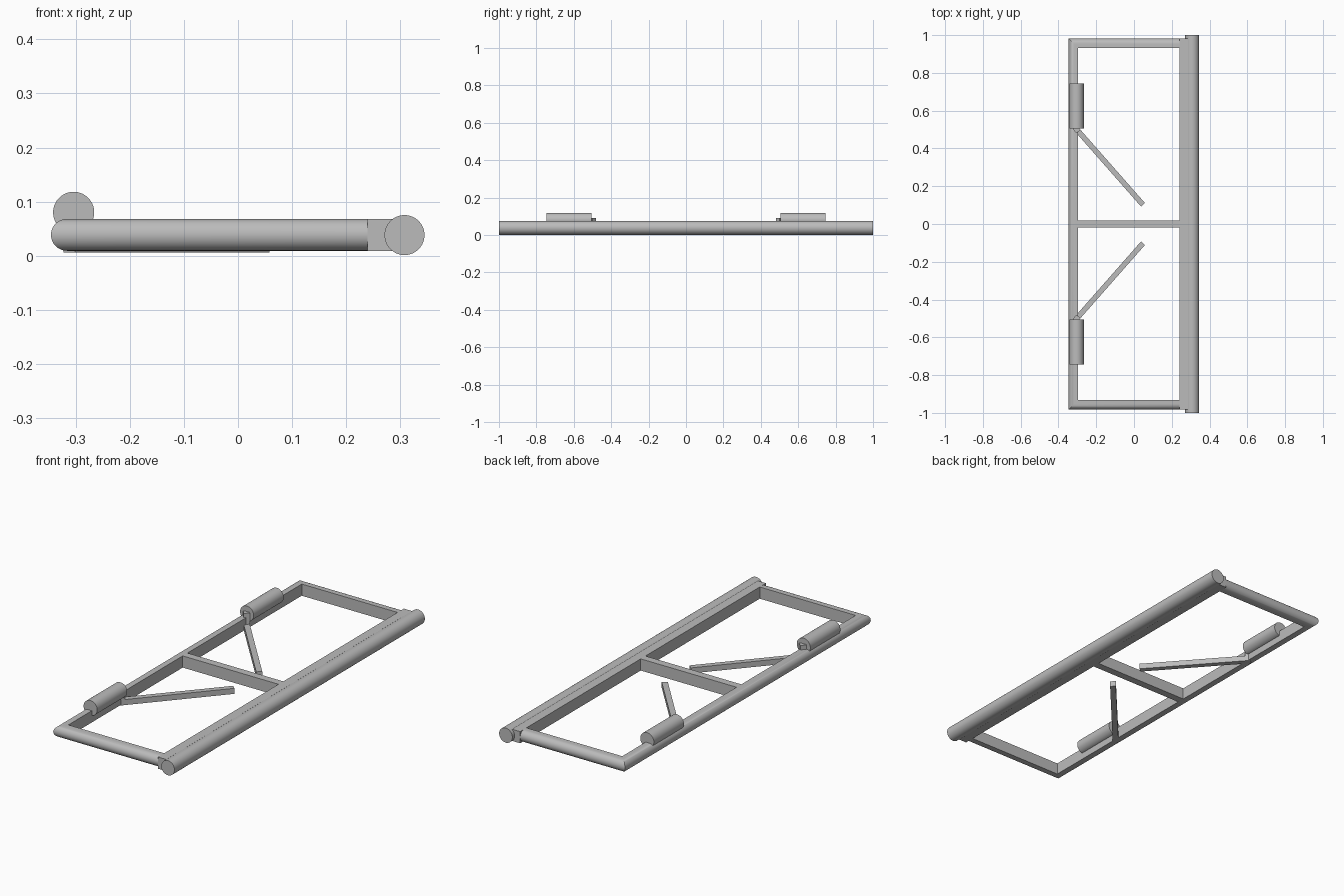
import bpy, bmesh, math
from mathutils import Matrix, Vector

cube = bpy.data.objects.get("Cube")
if cube:
    bpy.data.objects.remove(cube, do_unlink=True)

grey = bpy.data.materials.new("plain grey")
grey.use_nodes = True
COLOUR = (0.5, 0.5, 0.5, 1)
grey.diffuse_color = COLOUR
grey.node_tree.nodes["Principled BSDF"].inputs["Base Color"].default_value = COLOUR

BOTTOM, TOP = 0.009, 0.068      # frame height range
OUT_X, OUT_Y = -0.346, 0.982    # frame outer edges
WIDTH = 0.05


def finish(name, bm, smooth=False):
    bmesh.ops.recalc_face_normals(bm, faces=bm.faces)
    mesh = bpy.data.meshes.new(name)
    bm.to_mesh(mesh)
    bm.free()
    obj = bpy.data.objects.new(name, mesh)
    bpy.context.collection.objects.link(obj)
    mesh.materials.append(grey)
    if smooth:
        bpy.ops.object.select_all(action='DESELECT')
        obj.select_set(True)
        bpy.context.view_layer.objects.active = obj
        bpy.ops.object.shade_smooth_by_angle(angle=math.radians(30))
    return obj


def box(name, lo, hi, turn=0):
    """Box between two corners, turned about its own vertical axis."""
    lo, hi = Vector(lo), Vector(hi)
    bm = bmesh.new()
    bmesh.ops.create_cube(bm, size=1, matrix=Matrix.Translation((lo + hi) / 2)
                          @ Matrix.Rotation(turn, 4, 'Z')
                          @ Matrix.Diagonal((*(hi - lo), 1)))
    return finish(name, bm)


def tube(name, x, z, radius, y0, y1):
    """Solid round bar running along y."""
    bm = bmesh.new()
    bmesh.ops.create_cone(bm, cap_ends=True, segments=64, radius1=radius,
                          radius2=radius, depth=y1 - y0,
                          matrix=Matrix.Translation((x, (y0 + y1) / 2, z))
                          @ Matrix.Rotation(math.pi / 2, 4, 'X'))
    return finish(name, bm, True)


# U-shaped frame: round-nosed profile swept with mitred corners
r = (TOP - BOTTOM) / 2
profile = [(WIDTH, BOTTOM)]
for i in range(17):
    a = math.pi * i / 16
    profile.append((r - r * math.sin(a), BOTTOM + r - r * math.cos(a)))
profile.append((WIDTH, TOP))
stations = [(0.24, -OUT_Y, 0, 1), (OUT_X, -OUT_Y, 1, 1),
            (OUT_X, OUT_Y, 1, -1), (0.24, OUT_Y, 0, -1)]
bm = bmesh.new()
rings = [[bm.verts.new((x + dx * d, y + dy * d, z)) for d, z in profile]
         for x, y, dx, dy in stations]
for a, b in zip(rings, rings[1:]):
    for i in range(len(profile)):
        j = (i + 1) % len(profile)
        bm.faces.new((a[i], a[j], b[j], b[i]))
bm.faces.new(rings[0])
bm.faces.new(rings[-1])
finish("round_nosed_frame", bm, True)

# Flat rail, centre bar and long hinge tube
box("hinge_rail", (0.24, -OUT_Y, BOTTOM), (0.286, OUT_Y, TOP))
box("centre_bar", (OUT_X + WIDTH, -0.019, BOTTOM), (0.24, 0.019, TOP))
tube("hinge_tube", 0.308, 0.038, 0.037, -1, 1)

# Rollers, pivot posts and slanting struts at both ends
HALF = 0.014
start, end = Vector((-0.303, 0.5)), Vector((0.043, 0.107))
for side, label in ((-1, "front"), (1, "back")):
    y0, y1 = sorted((side * 0.505, side * 0.745))
    tube(label + "_roller", -0.304, 0.08, 0.038, y0, y1)
    a, b = Vector((start.x, side * start.y)), Vector((end.x, side * end.y))
    mid, run = (a + b) / 2, b - a
    turn = math.atan2(run.y, run.x)
    half_len = run.length / 2 + HALF / 2
    box(label + "_strut", (mid.x - half_len, mid.y - HALF, 0.006),
        (mid.x + half_len, mid.y + HALF, 0.034), turn)
    box(label + "_pivot_post", (a.x - HALF, a.y - HALF, 0.006),
        (a.x + HALF, a.y + HALF, 0.09), turn)
